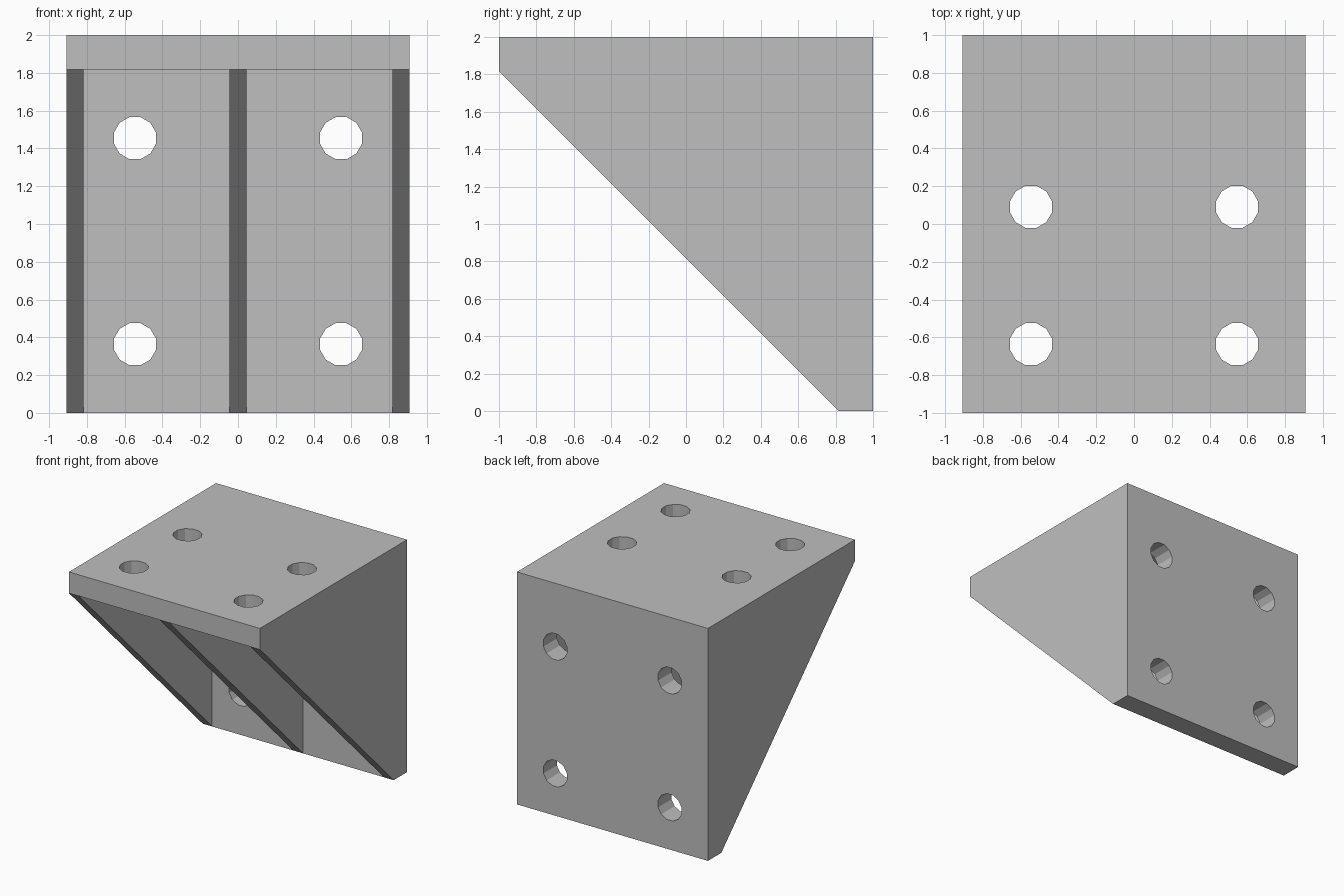
import bpy, bmesh, math
from mathutils import Matrix

if "Cube" in bpy.data.objects:
    bpy.data.objects.remove(bpy.data.objects["Cube"])

U = 1 / 11            # design unit
W = 10 * U            # half width
T = 2 * U             # plate thickness
RIB = U               # rib thickness
HOLE_R = 0.115


def make_object(name, bm):
    bmesh.ops.recalc_face_normals(bm, faces=bm.faces)
    mesh = bpy.data.meshes.new(name)
    bm.to_mesh(mesh)
    bm.free()
    ob = bpy.data.objects.new(name, mesh)
    bpy.context.collection.objects.link(ob)
    return ob


def prism(name, profile, x0, x1):
    """Extrude a (y, z) profile from x0 to x1."""
    bm = bmesh.new()
    face = bm.faces.new([bm.verts.new((x0, y, z)) for y, z in profile])
    ext = bmesh.ops.extrude_face_region(bm, geom=[face])
    verts = [g for g in ext["geom"] if isinstance(g, bmesh.types.BMVert)]
    bmesh.ops.translate(bm, verts=verts, vec=(x1 - x0, 0, 0))
    return make_object(name, bm)


def drill(name, centre, along_y):
    """Twelve-sided hole cutter."""
    bm = bmesh.new()
    rot = Matrix.Rotation(math.pi / 2, 4, 'X') if along_y else Matrix()
    bmesh.ops.create_cone(bm, cap_ends=True, segments=12, radius1=HOLE_R,
                          radius2=HOLE_R, depth=0.3,
                          matrix=Matrix.Translation(centre) @ rot @ Matrix.Rotation(math.pi / 12, 4, 'Z'))
    return make_object(name, bm)


# Wedge body: back plate, top plate and ribs as one side profile
bracket = prism("corner_bracket",
                [(-1, 2 - T), (1 - T, 0), (1, 0), (1, 2), (-1, 2)], -W, W)

cutters = []
for s in (-1, 1):
    # Pocket between centre rib and side rib
    x0, x1 = sorted((s * RIB / 2, s * (W - RIB)))
    cutters.append(prism("pocket_cutter",
                         [(-1.3, -0.3), (1 - T, -0.3), (1 - T, 2 - T), (-1.3, 2 - T)], x0, x1))
    # Screw holes in the back plate and the top plate
    for z in (4 * U, 16 * U):
        cutters.append(drill("back_hole_cutter", (s * 6 * U, 1 - T / 2, z), True))
    for y in (-7 * U, U):
        cutters.append(drill("top_hole_cutter", (s * 6 * U, y, 2 - T / 2), False))

for c in cutters:
    c.hide_render = True
    mod = bracket.modifiers.new("cut", 'BOOLEAN')
    mod.operation = 'DIFFERENCE'
    mod.solver = 'EXACT'
    mod.object = c

# Apply the cuts and drop the cutters
dg = bpy.context.evaluated_depsgraph_get()
mesh = bpy.data.meshes.new_from_object(bracket.evaluated_get(dg))
bracket.modifiers.clear()
bracket.data = mesh
for c in cutters:
    bpy.data.objects.remove(c)

# Plain grey plastic
grey = bpy.data.materials.new("light grey")
grey.diffuse_color = (0.52, 0.52, 0.52, 1)
grey.use_nodes = True
grey.node_tree.nodes["Principled BSDF"].inputs["Base Color"].default_value = grey.diffuse_color
mesh.materials.clear()
mesh.materials.append(grey)
for p in mesh.polygons:
    p.material_index = 0
    p.use_smooth = False
